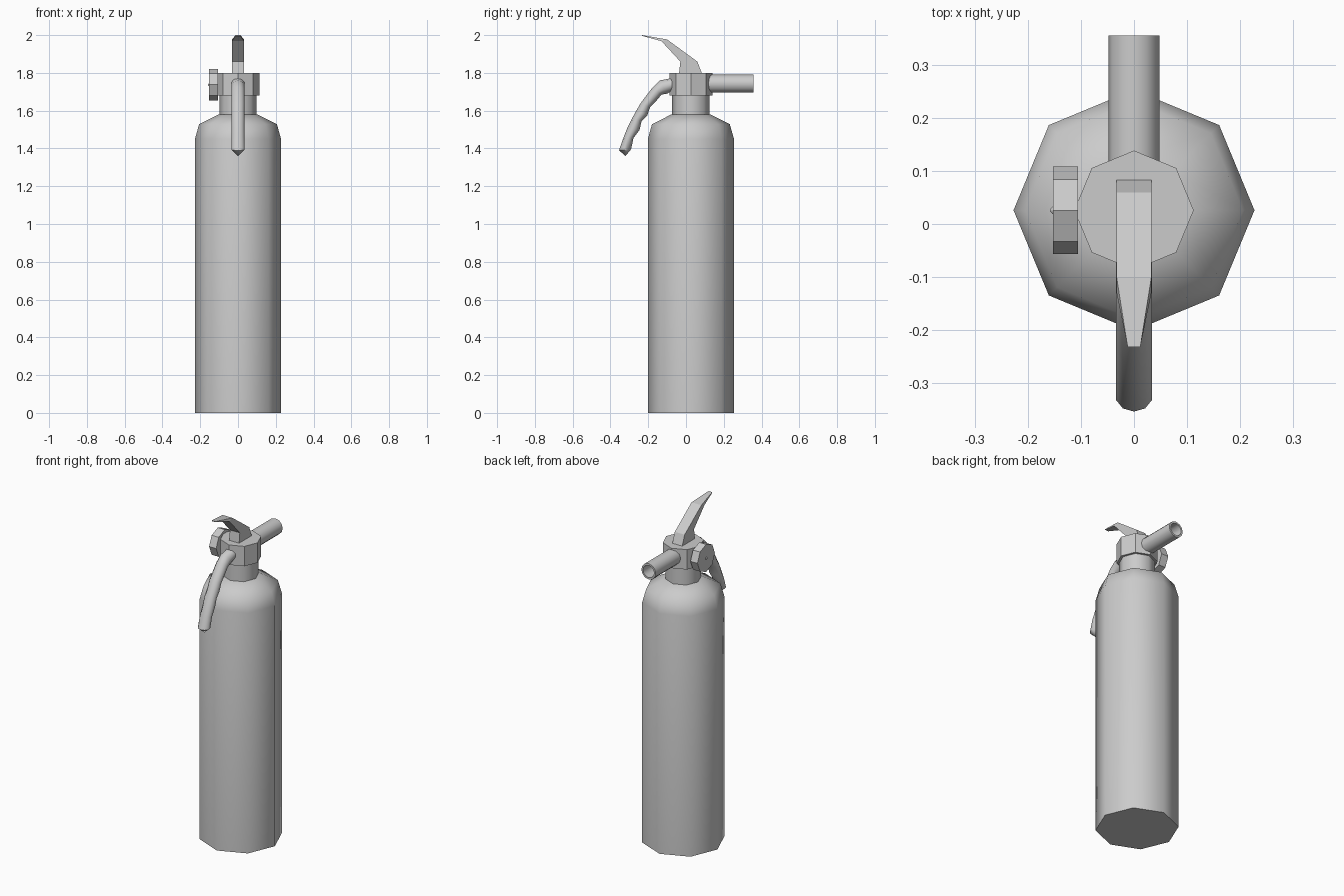
import bpy, bmesh
from math import cos, sin, pi, radians
from mathutils import Matrix, Vector

cube = bpy.data.objects.get("Cube")
if cube:
    bpy.data.objects.remove(cube, do_unlink=True)

grey = bpy.data.materials.new("plain_grey")
grey.use_nodes = True
grey.diffuse_color = (0.6, 0.6, 0.6, 1)
grey.node_tree.nodes["Principled BSDF"].inputs["Base Color"].default_value = (0.6, 0.6, 0.6, 1)

AXIS_Y = 0.026  # centre line of the bottle


def skin(name, rings, smooth=None, tip=None):
    """Bridge equal-sized rings of points, closing both ends."""
    bm = bmesh.new()
    loops = [[bm.verts.new(p) for p in ring] for ring in rings]
    n = len(loops[0])
    for a, b in zip(loops, loops[1:]):
        for i in range(n):
            j = (i + 1) % n
            bm.faces.new((a[i], a[j], b[j], b[i]))
    bm.faces.new(loops[0][::-1])
    if tip:
        end = bm.verts.new(tip)
        for i in range(n):
            bm.faces.new((loops[-1][i], loops[-1][(i + 1) % n], end))
    else:
        bm.faces.new(loops[-1])
    bmesh.ops.recalc_face_normals(bm, faces=bm.faces)
    mesh = bpy.data.meshes.new(name)
    bm.to_mesh(mesh)
    bm.free()
    mesh.materials.append(grey)
    obj = bpy.data.objects.new(name, mesh)
    bpy.context.collection.objects.link(obj)
    if smooth:
        bpy.ops.object.select_all(action="DESELECT")
        obj.select_set(True)
        bpy.context.view_layer.objects.active = obj
        bpy.ops.object.shade_smooth_by_angle(angle=radians(smooth))
    return obj


def lathe(name, profile, origin, sides=8, turn=None, smooth=None):
    """Spin (radius, height) pairs round an axis through origin."""
    m = Matrix.Translation(origin) @ (turn or Matrix.Identity(4))
    rings = [[m @ Vector((r * cos(2 * pi * i / sides), r * sin(2 * pi * i / sides), h))
              for i in range(sides)] for r, h in profile]
    return skin(name, rings, smooth)


to_back = Matrix.Rotation(-pi / 2, 4, "X")
to_right = Matrix.Rotation(-pi / 2, 4, "Y")

# Bottle, neck and valve head
lathe("bottle", [(0.228, 0), (0.228, 1.45), (0.206, 1.528), (0.104, 1.58)],
      (0, AXIS_Y, 0), smooth=50)
lathe("neck", [(0.099, 1.56), (0.099, 1.69)], (0, AXIS_Y, 0), smooth=50)
lathe("valve_head", [(0.113, 1.68), (0.113, 1.80)], (0, AXIS_Y, 0))

# Hollow nozzle
lathe("nozzle", [(0.048, 0.06), (0.048, 0.357), (0.037, 0.357), (0.037, 0.26)],
      (0, 0, 1.743), sides=12, turn=to_back, smooth=50)

# Pressure gauge with a small centre pin
lathe("gauge", [(0.083, 0.106), (0.083, 0.153)], (0, AXIS_Y, 1.738), turn=to_right)
lathe("gauge_pin", [(0.011, 0.15), (0.002, 0.159)], (0, AXIS_Y, 1.738), turn=to_right)

# Carrying handle: outer and inner edge points with finger grooves
grip = [
    ((-0.06, 1.775), (-0.06, 1.715)),
    ((-0.14, 1.76), (-0.10, 1.69)),
    ((-0.175, 1.725), (-0.13, 1.685)),
    ((-0.21, 1.68), (-0.163, 1.645)),
    ((-0.24, 1.64), (-0.19, 1.618)),
    ((-0.265, 1.597), (-0.205, 1.575)),
    ((-0.285, 1.56), (-0.235, 1.545)),
    ((-0.31, 1.51), (-0.246, 1.498)),
    ((-0.33, 1.46), (-0.278, 1.455)),
    ((-0.355, 1.39), (-0.291, 1.395)),
]
rings = []
for outer, inner in grip:
    o, i = Vector((0, *outer)), Vector((0, *inner))
    mid, half = (o + i) / 2, (o - i) / 2
    rings.append([mid + half * cos(k * pi / 5) + Vector((0.036 * sin(k * pi / 5), 0, 0))
                  for k in range(10)])
skin("carrying_handle", rings, smooth=45, tip=(0, -0.32, 1.36))

# Squeeze lever: stations of upper edge, lower edge and half width
lever = [
    ((0.085, 1.795), (-0.037, 1.795), 0.033),
    ((0.06, 1.86), (-0.03, 1.86), 0.033),
    ((-0.10, 1.977), (-0.13, 1.968), 0.033),
    ((-0.233, 2.0), (-0.233, 1.996), 0.012),
]
skin("squeeze_lever", [[(-w, *up), (w, *up), (w, *low), (-w, *low)] for up, low, w in lever])
